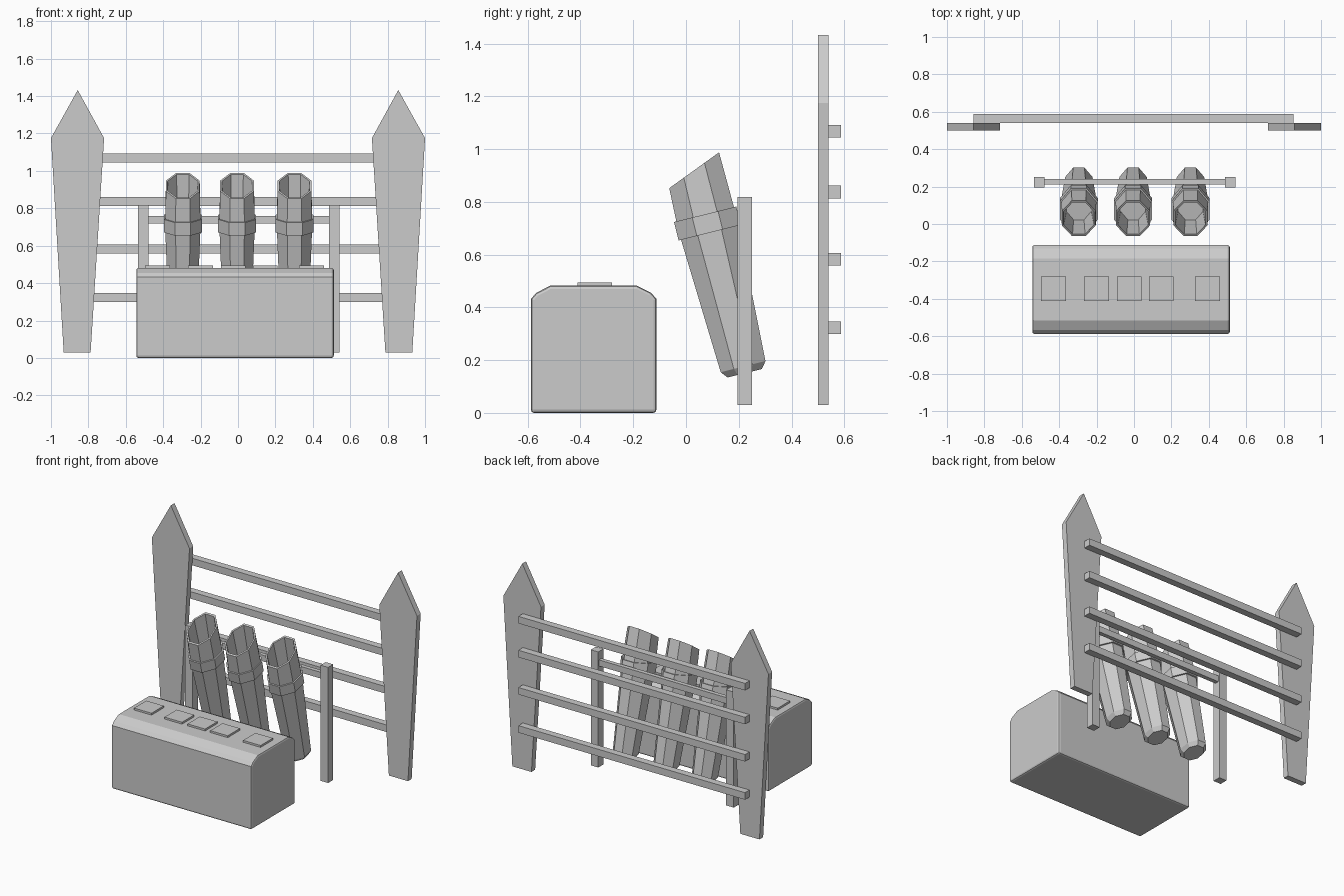
import bpy, bmesh, math

if "Cube" in bpy.data.objects:
    bpy.data.objects.remove(bpy.data.objects["Cube"])


def make_object(name, bm):
    bmesh.ops.recalc_face_normals(bm, faces=bm.faces)
    mesh = bpy.data.meshes.new(name)
    bm.to_mesh(mesh)
    bm.free()
    obj = bpy.data.objects.new(name, mesh)
    bpy.context.collection.objects.link(obj)
    return obj


def extrude_profile(name, points, offset):
    """Closed outline swept along an offset vector."""
    bm = bmesh.new()
    face = bm.faces.new([bm.verts.new(p) for p in points])
    swept = bmesh.ops.extrude_face_region(bm, geom=[face])
    verts = [v for v in swept["geom"] if isinstance(v, bmesh.types.BMVert)]
    bmesh.ops.translate(bm, verts=verts, vec=offset)
    # extruding keeps the start face as the closing cap
    return make_object(name, bm)


def box(name, x, y, z):
    pts = [(x[0], y[0], z[0]), (x[1], y[0], z[0]), (x[1], y[0], z[1]), (x[0], y[0], z[1])]
    return extrude_profile(name, pts, (0, y[1] - y[0], 0))


def tube(name, x):
    """Slightly oval eight-sided tube with a collar and a slanted open mouth."""
    # height along the axis, half depth, mouth slant
    rings = [(0.092, 0.067, 0), (0.118, 0.0875, 0), (0.641, 0.112, 0),
             (0.641, 0.1215, 0), (0.713, 0.1215, 0), (0.713, 0.1125, 0),
             (0.885, 0.108, 0.398), (0.885, 0.097, 0.398), (0.60, 0.08, 0)]
    bm = bmesh.new()
    loops = []
    for t, half, slant in rings:
        r = half / math.cos(math.pi / 8)
        loop = []
        for i in range(8):
            a = math.pi / 8 + i * math.pi / 4
            y = r * math.sin(a)
            loop.append(bm.verts.new((0.835 * r * math.cos(a), y, t + slant * y)))
        loops.append(loop)
    for a, b in zip(loops, loops[1:]):
        for i in range(8):
            j = (i + 1) % 8
            bm.faces.new((a[i], a[j], b[j], b[i]))
    bm.faces.new(loops[0])
    bm.faces.new(loops[-1])
    obj = make_object(name, bm)
    obj.location = (x, 0.245, 0.061)
    obj.rotation_euler.x = math.radians(14)
    return obj


# Back fence: two pointed pickets and four rails
picket = [(0.788, 0.03), (0.932, 0.03), (1.0, 1.175), (0.857, 1.432), (0.716, 1.175)]
for side, label in ((-1, "left"), (1, "right")):
    extrude_profile("fence_picket_" + label,
                    [(side * px, 0.50, pz) for px, pz in picket], (0, 0.04, 0))
for i, z in enumerate((0.323, 0.583, 0.837, 1.068)):
    box(f"fence_rail_{i + 1}", (-0.857, 0.853), (0.54, 0.588), (z - 0.024, z + 0.024))

# Rack: two posts and a crossbar
box("rack_post_left", (-0.535, -0.478), (0.195, 0.25), (0.03, 0.818))
box("rack_post_right", (0.487, 0.543), (0.195, 0.25), (0.03, 0.818))
box("rack_crossbar", (-0.507, 0.515), (0.212, 0.241), (0.718, 0.76))

# Leaning tubes
for i, x in enumerate((-0.295, -0.005, 0.302)):
    tube(f"launch_tube_{i + 1}", x)

# Crate with a chamfered top and softened ends
outline = [(-0.588, 0), (-0.588, 0.432), (-0.568, 0.455), (-0.515, 0.482),
           (-0.185, 0.482), (-0.132, 0.455), (-0.112, 0.432), (-0.112, 0)]
crate = extrude_profile("crate", [(-0.544, y, z) for y, z in outline], (1.056, 0, 0))
bevel = crate.modifiers.new("edges", "BEVEL")
bevel.width = 0.012
bevel.segments = 2
bevel.limit_method = "ANGLE"
bevel.angle_limit = math.radians(60)

# Raised square pads on the crate
for i, x in enumerate((-0.43, -0.2, -0.026, 0.145, 0.393)):
    box(f"crate_pad_{i + 1}", (x - 0.066, x + 0.066), (-0.412, -0.28), (0.47, 0.495))
